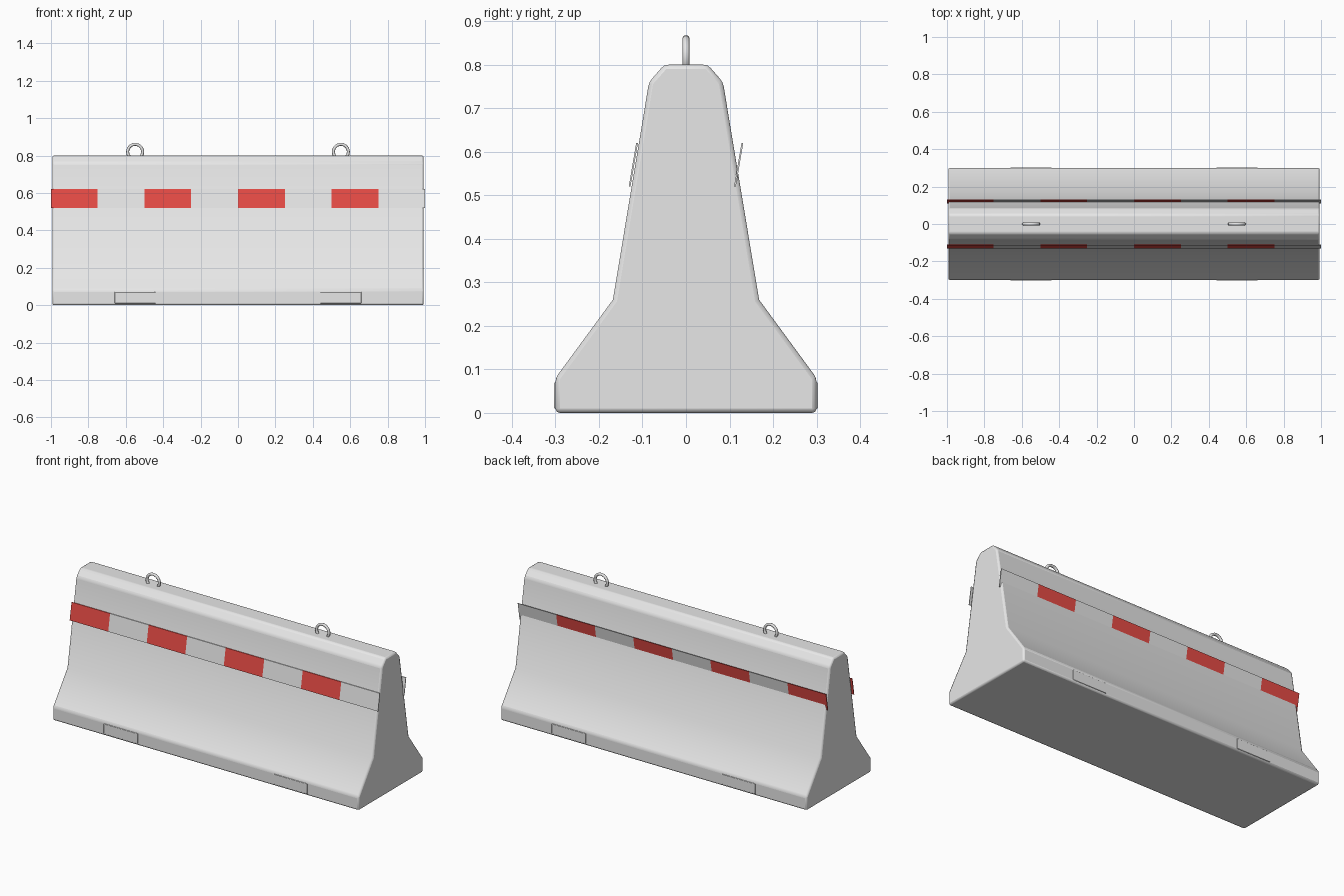
import bpy, bmesh, math

if "Cube" in bpy.data.objects:
    bpy.data.objects.remove(bpy.data.objects["Cube"])


def material(name, rgb):
    m = bpy.data.materials.new(name)
    m.diffuse_color = (*rgb, 1)
    m.use_nodes = True
    m.node_tree.nodes["Principled BSDF"].inputs["Base Color"].default_value = m.diffuse_color
    return m


concrete = material("concrete_grey", (0.8, 0.8, 0.8))
red = material("warning_red", (0.8, 0.07, 0.06))


def loft(name, profile, stations, mats):
    """Sweep a closed (y, z) profile along the x stations and cap the ends."""
    bm = bmesh.new()
    rings = [[bm.verts.new((x, y, z)) for y, z in profile] for x in stations]
    n = len(profile)
    for i, (a, b) in enumerate(zip(rings, rings[1:])):
        for j in range(n):
            k = (j + 1) % n
            f = bm.faces.new((a[j], a[k], b[k], b[j]))
            f.material_index = i % len(mats)
    bm.faces.new(rings[0]).material_index = 0
    bm.faces.new(rings[-1]).material_index = (len(stations) - 2) % len(mats)
    bmesh.ops.recalc_face_normals(bm, faces=bm.faces)
    mesh = bpy.data.meshes.new(name)
    bm.to_mesh(mesh)
    bm.free()
    for m in mats:
        mesh.materials.append(m)
    ob = bpy.data.objects.new(name, mesh)
    bpy.context.collection.objects.link(ob)
    return ob


def soften(ob, width):
    b = ob.modifiers.new("bevel", "BEVEL")
    b.width, b.segments = width, 2
    b.limit_method, b.angle_limit = "ANGLE", math.radians(30)
    bpy.ops.object.select_all(action="DESELECT")
    ob.select_set(True)
    bpy.context.view_layer.objects.active = ob
    bpy.ops.object.shade_smooth_by_angle(angle=math.radians(30))


# Barrier body: mirrored half profile
half = [(0.30, 0.0), (0.30, 0.08), (0.168, 0.26), (0.085, 0.76), (0.05, 0.80)]
body = loft("barrier_body", half + [(-y, z) for y, z in reversed(half)],
            [-0.993, 0.993], [concrete])
soften(body, 0.01)

# Striped bands: both lean the same way, so the back one tips out of the wall
for name, y in (("front_band", -0.121), ("back_band", 0.121)):
    t, lean = 0.002, 0.0085
    loft(name, [(y - lean - t, 0.52), (y - lean + t, 0.52),
                (y + lean + t, 0.62), (y + lean - t, 0.62)],
         [-1 + 0.25 * i for i in range(9)], [red, concrete])

for side, sx in (("left", -1), ("right", 1)):
    # Lifting rings, half sunk in the top
    bpy.ops.mesh.primitive_torus_add(
        location=(0.55 * sx, 0, 0.82), rotation=(math.pi / 2, 0, 0),
        major_radius=0.04, minor_radius=0.008, major_segments=24, minor_segments=10)
    ring = bpy.context.object
    ring.name = side + "_lifting_ring"
    ring.data.materials.append(concrete)
    bpy.ops.object.shade_smooth()
    # Fork pocket plates at the foot
    for face, sy in (("front", -1), ("back", 1)):
        plate = loft(f"{face}_{side}_pocket_plate",
                     [(sy * 0.295, 0.01), (sy * 0.303, 0.01),
                      (sy * 0.303, 0.07), (sy * 0.295, 0.07)],
                     [0.55 * sx - 0.11, 0.55 * sx + 0.11], [concrete])
        soften(plate, 0.002)
